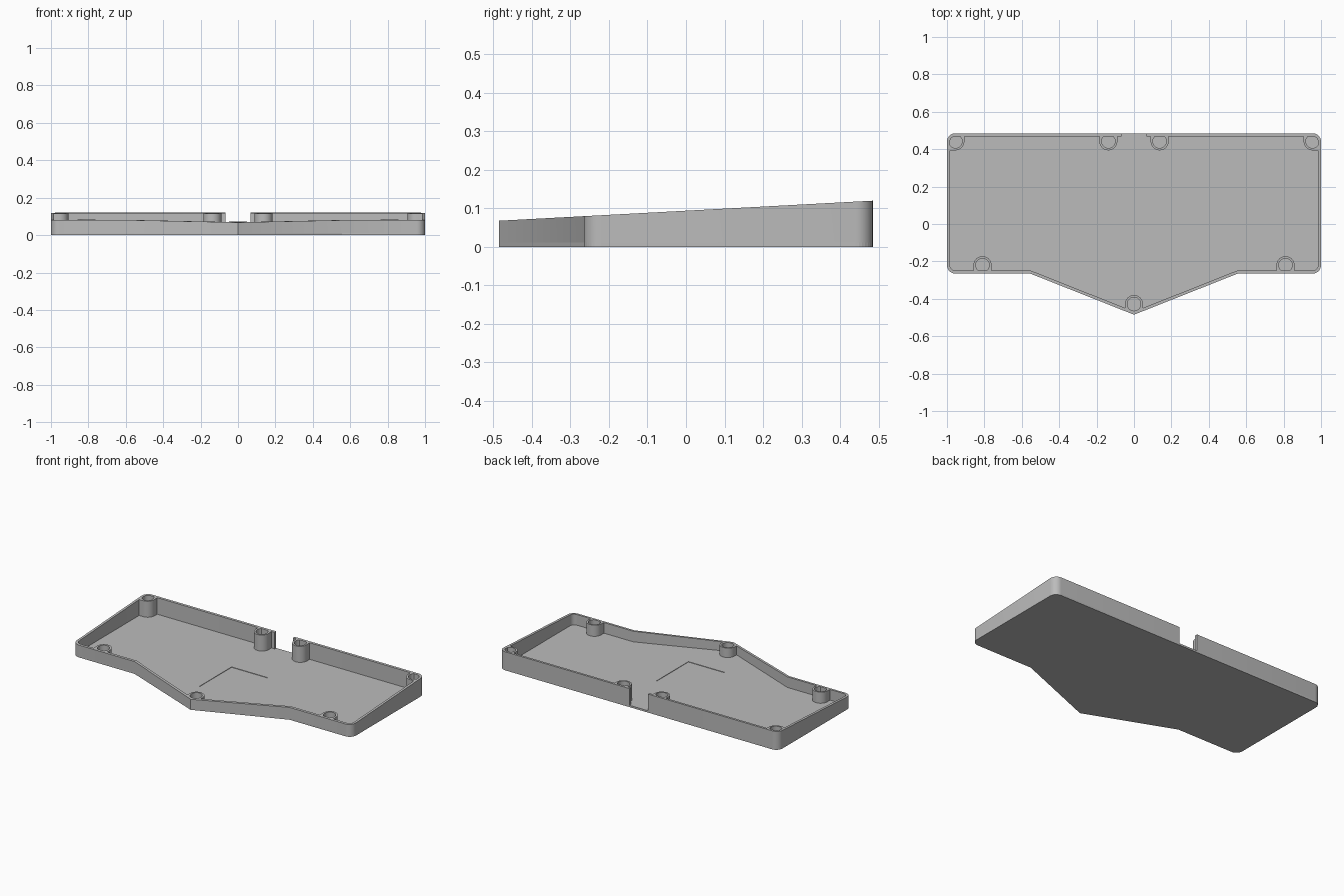
import bpy, bmesh, math
from mathutils import Vector

if "Cube" in bpy.data.objects:
    bpy.data.objects.remove(bpy.data.objects["Cube"])

FLOOR, WALL = 0.012, 0.016
BACK, SIDE, FRONT, TIP = 0.485, 1.0, -0.265, -0.485
CORNER, NOTCH, SHOULDER = 0.045, 0.066, 0.555

grey = bpy.data.materials.new("case grey")
grey.diffuse_color = (0.5, 0.5, 0.5, 1)
grey.use_nodes = True
grey.node_tree.nodes["Principled BSDF"].inputs["Base Color"].default_value = grey.diffuse_color


def top(y):
    """Sloping rim height, low at the front."""
    return 0.094 + 0.0536 * y


def finish(name, bm, smooth=True):
    bmesh.ops.recalc_face_normals(bm, faces=bm.faces)
    me = bpy.data.meshes.new(name)
    bm.to_mesh(me)
    bm.free()
    me.materials.append(grey)
    ob = bpy.data.objects.new(name, me)
    bpy.context.collection.objects.link(ob)
    if smooth:
        bpy.ops.object.select_all(action='DESELECT')
        ob.select_set(True)
        bpy.context.view_layer.objects.active = ob
        bpy.ops.object.shade_smooth_by_angle(angle=math.radians(30))
    return ob


def arc(cx, cy, start, n=8):
    """Quarter circle, clockwise from the start angle in degrees."""
    angles = [math.radians(start - 90 * i / n) for i in range(n + 1)]
    return [Vector((cx + CORNER * math.cos(a), cy + CORNER * math.sin(a))) for a in angles]


def offset(path, d):
    """Move an open clockwise path inward by d with mitred corners."""
    out = []
    for i, p in enumerate(path):
        dirs = []
        if i > 0:
            dirs.append((p - path[i - 1]).normalized())
        if i < len(path) - 1:
            dirs.append((path[i + 1] - p).normalized())
        normals = [Vector((v.y, -v.x)) for v in dirs]
        m = sum(normals, Vector((0, 0))).normalized()
        out.append(p + m * d / m.dot(normals[0]))
    return out


# Outline, clockwise from the right edge of the rear notch to the left edge
right = ([Vector((NOTCH, BACK))]
         + arc(SIDE - CORNER, BACK - CORNER, 90)
         + arc(SIDE - CORNER, FRONT + CORNER, 0)
         + [Vector((SHOULDER, FRONT))])
left = [Vector((-p.x, p.y)) for p in reversed(right)]
outer = right + [Vector((0, TIP))] + left
inner = offset(outer, WALL)

# Floor slab
bm = bmesh.new()
base = bm.faces.new([bm.verts.new((p.x, p.y, 0)) for p in outer])
new = bmesh.ops.extrude_face_region(bm, geom=[base])
bmesh.ops.translate(bm, vec=(0, 0, FLOOR),
                    verts=[g for g in new["geom"] if isinstance(g, bmesh.types.BMVert)])
floor = finish("floor", bm, smooth=False)

# Shallow rectangular recess in the floor
bm = bmesh.new()
bmesh.ops.create_cube(bm, size=1)
for v in bm.verts:
    v.co = (v.co.x * 0.26, v.co.y * 0.33 - 0.045, v.co.z * 0.02 + FLOOR + 0.007)
cutter = finish("recess_cutter", bm, smooth=False)
cutter.hide_render = True
cutter.hide_set(True)
cut = floor.modifiers.new("recess", 'BOOLEAN')
cut.operation = 'DIFFERENCE'
cut.solver = 'EXACT'
cut.object = cutter

# Perimeter wall with a sloping rim, open at the notch
bm = bmesh.new()
sections = []
for o, i in zip(outer, inner):
    sections.append([bm.verts.new(c) for c in (
        (o.x, o.y, FLOOR), (o.x, o.y, top(o.y)),
        (i.x, i.y, top(i.y)), (i.x, i.y, FLOOR))])
for a, b in zip(sections, sections[1:]):
    for k in range(4):
        j = (k + 1) % 4
        bm.faces.new((a[k], a[j], b[j], b[k]))
bm.faces.new(sections[0])
bm.faces.new(sections[-1])
finish("perimeter_wall", bm)


def screw_post(name, cx, cy, sx, sy, r=0.048, hole=0.036, n=48):
    """Hollow post; sx and sy give the sides on which it squares off into a wall."""
    bm = bmesh.new()
    rings = []
    for k in range(n):
        a = 2 * math.pi * k / n
        c, s = math.cos(a), math.sin(a)
        to_x, to_y = sx * c > 1e-6, sy * s > 1e-6
        if to_x and to_y:
            d = 0.041                       # stays inside the rounded corner
        elif to_x or to_y:
            d = r / max(abs(c), abs(s))     # square shoulder meeting the wall
        else:
            d = r
        x = max(-SIDE + 0.004, min(SIDE - 0.004, cx + d * c))
        y = min(BACK - 0.004, cy + d * s)
        # keep the foot behind the front walls
        y = max(y, FRONT + 0.004 if abs(x) > SHOULDER else TIP + 0.006 + 0.396 * abs(x))
        hx, hy = cx + hole * c, cy + hole * s
        rings.append([bm.verts.new(p) for p in (
            (x, y, FLOOR), (x, y, top(y)), (hx, hy, top(hy)), (hx, hy, FLOOR))])
    for k in range(n):
        p, q = rings[k], rings[(k + 1) % n]
        for j in range(3):
            bm.faces.new((p[j], p[j + 1], q[j + 1], q[j]))
    finish(name, bm)


# Screw posts, mirrored left and right, plus one at the front point
for side, m in (("right", 1), ("left", -1)):
    screw_post("rear_corner_post_" + side, m * 0.955, 0.442, m, 1)
    screw_post("rear_middle_post_" + side, m * 0.137, 0.442, 0, 1)
    screw_post("front_post_" + side, m * 0.81, -0.22, 0, -1)
screw_post("front_point_post", 0, -0.428, 0, -1)
